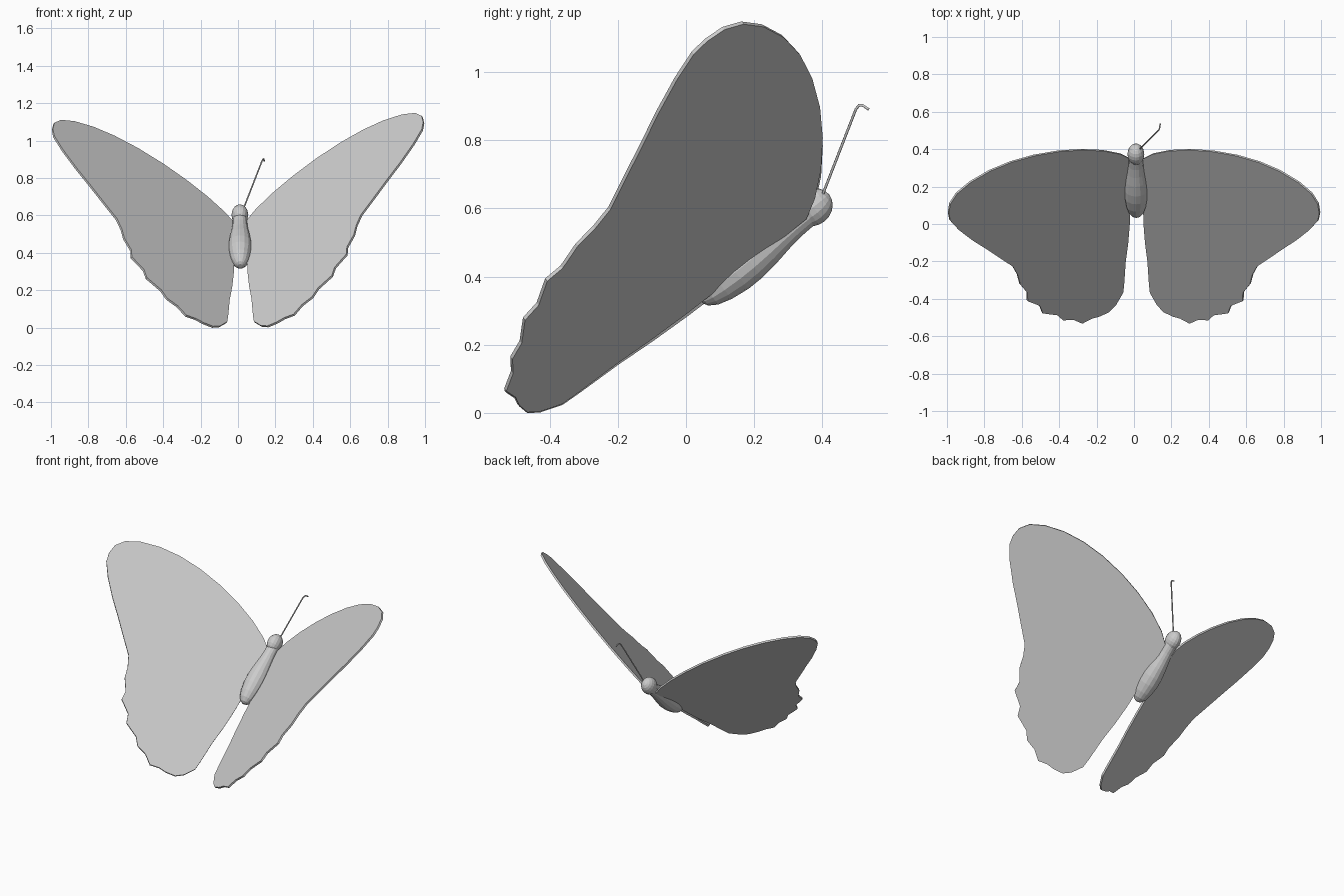
import bpy, bmesh, math
from mathutils import Vector, Matrix

if "Cube" in bpy.data.objects:
    bpy.data.objects.remove(bpy.data.objects["Cube"])

# Wing outline seen from above (right side), from root along leading edge to tail
OUTLINE = [(.05, .35), (.10, .375), (.19, .393), (.30, .398), (.42, .39), (.55, .367),
           (.67, .332), (.78, .285), (.88, .225), (.95, .165), (.985, .11), (.993, .06),
           (.985, .02), (.94, -.03), (.87, -.085), (.80, -.13), (.72, -.185), (.66, -.225),
           (.635, -.27), (.622, -.32), (.585, -.365), (.583, -.41), (.52, -.435),
           (.505, -.475), (.43, -.485), (.40, -.512), (.345, -.51), (.30, -.53),
           (.25, -.503), (.21, -.492), (.16, -.468), (.125, -.43), (.088, -.365),
           (.083, -.32), (.075, -.2), (.062, -.1), (.054, 0), (.05, .15)]
THICK = .012


def add_object(name, bm):
    bmesh.ops.recalc_face_normals(bm, faces=bm.faces)
    mesh = bpy.data.meshes.new(name)
    bm.to_mesh(mesh)
    bm.free()
    obj = bpy.data.objects.new(name, mesh)
    bpy.context.collection.objects.link(obj)
    return obj


def wing(name, shift, scale, base, slope_x, slope_y):
    """Thin flat plate on the plane z = base + slope_x * x + slope_y * y."""
    normal = Vector((-slope_x, -slope_y, 1)).normalized()
    bm = bmesh.new()
    verts = []
    for u, y in OUTLINE:
        x = shift + scale * u
        p = Vector((x, y, base + slope_x * x + slope_y * y))
        verts.append(bm.verts.new(p - normal * THICK / 2))
    face = bm.faces.new(verts)
    ext = bmesh.ops.extrude_face_region(bm, geom=[face], use_keep_orig=True)
    top = [g for g in ext['geom'] if isinstance(g, bmesh.types.BMVert)]
    bmesh.ops.translate(bm, verts=top, vec=normal * THICK)
    return add_object(name, bm)


def lathe(name, start, end, profile, sides):
    """Turned solid between two points; profile is (fraction, radius)."""
    start, end = Vector(start), Vector(end)
    axis = end - start
    rot = axis.to_track_quat('Z', 'Y')
    bm = bmesh.new()
    rings = []
    for t, r in profile:
        rings.append([bm.verts.new(start + axis * t + rot @ Vector(
            (r * math.cos(2 * math.pi * i / sides), r * math.sin(2 * math.pi * i / sides), 0)))
            for i in range(sides)])
    for a, b in zip(rings, rings[1:]):
        for i in range(sides):
            j = (i + 1) % sides
            bm.faces.new((a[i], a[j], b[j], b[i]))
    bm.faces.new(rings[0])
    bm.faces.new(rings[-1])
    return add_object(name, bm)


# Wings, the left one slightly flatter than the right
wing("right_wing", 0, 1, .252, .80, .80)
wing("left_wing", .03, -1.03, .267, -.75, .78)

# Tapered body, tilted head up
lathe("body", (.012, .043, .33), (.01, .36, .587),
      [(0, .012), (.02, .026), (.08, .042), (.18, .054), (.32, .062), (.45, .062),
       (.6, .055), (.73, .046), (.85, .040), (1, .038)], 16)

# Head, a little longer along the body axis
bm = bmesh.new()
bmesh.ops.create_uvsphere(bm, u_segments=16, v_segments=10, radius=1, matrix=(
    Matrix.Translation((.01, .373, .603)) @ Matrix.Rotation(math.radians(-51), 4, 'X')
    @ Matrix.Diagonal((.045, .053, .06, 1))))
add_object("head", bm)

# Single bent antenna
curve = bpy.data.curves.new("antenna", 'CURVE')
curve.dimensions = '3D'
curve.bevel_depth = .004
curve.bevel_resolution = 1
curve.use_fill_caps = True
path = [(.025, .395, .625), (.128, .498, .89), (.135, .507, .902), (.138, .518, .902), (.14, .536, .89)]
spline = curve.splines.new('POLY')
spline.points.add(len(path) - 1)
for point, co in zip(spline.points, path):
    point.co = (*co, 1)
bpy.context.collection.objects.link(bpy.data.objects.new("antenna", curve))
